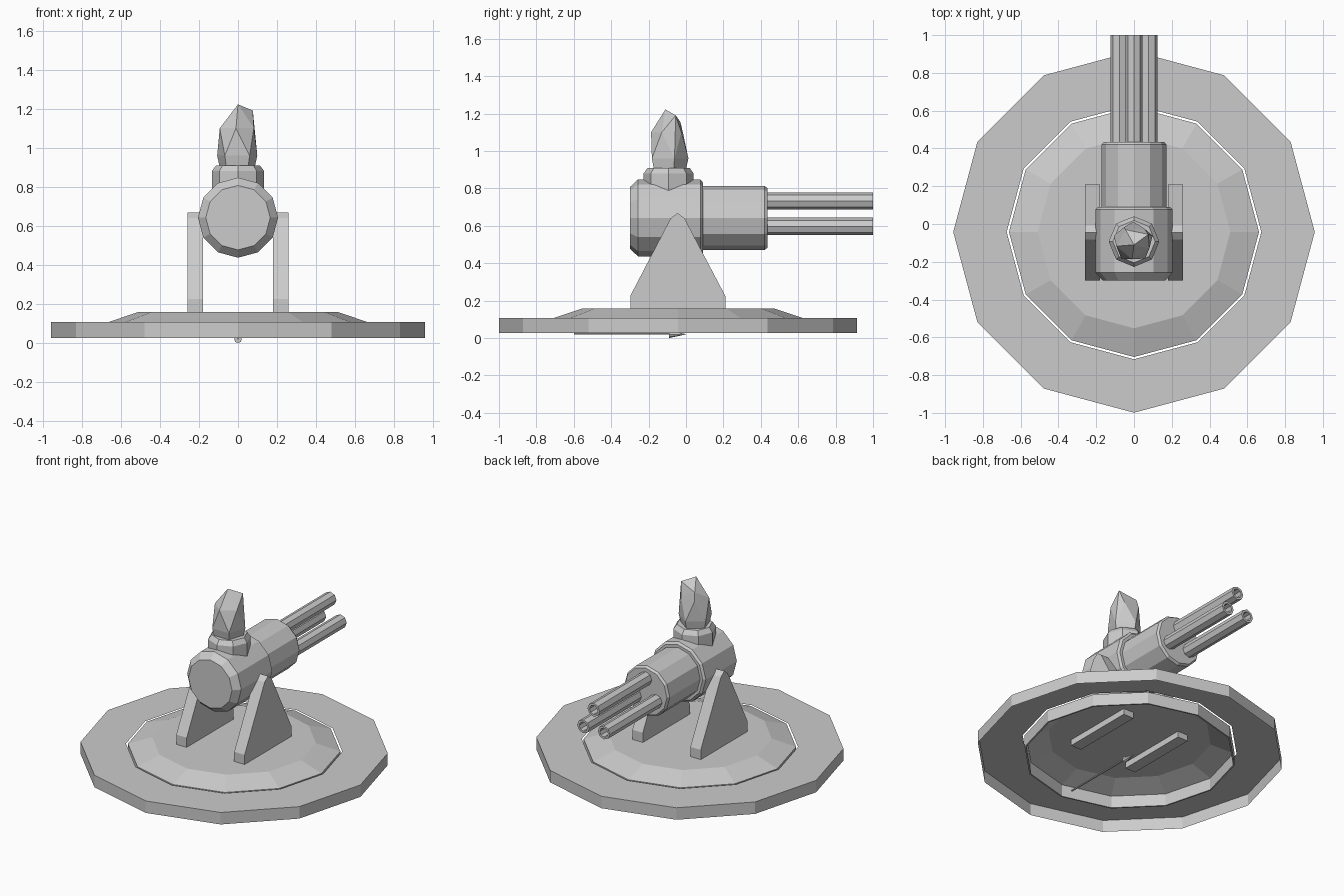
import bpy, bmesh, math
from mathutils import Vector

if "Cube" in bpy.data.objects:
    bpy.data.objects.remove(bpy.data.objects["Cube"], do_unlink=True)

grey = bpy.data.materials.new("plain grey")
grey.use_nodes = True
grey.diffuse_color = (0.6, 0.6, 0.6, 1)
bsdf = grey.node_tree.nodes["Principled BSDF"]
bsdf.inputs["Base Color"].default_value = (0.6, 0.6, 0.6, 1)


def finish(name, bm, fix_normals=True):
    if fix_normals:
        bmesh.ops.recalc_face_normals(bm, faces=bm.faces[:])
    mesh = bpy.data.meshes.new(name)
    bm.to_mesh(mesh)
    bm.free()
    mesh.materials.append(grey)
    obj = bpy.data.objects.new(name, mesh)
    bpy.context.collection.objects.link(obj)
    return obj


def lathe(name, profile, sides, centre, axis="z", caps="both"):
    """Turn (radius, distance) points around the z or y axis; caps is both, top or none."""
    bm = bmesh.new()
    rings = []
    for r, d in profile:
        ring = []
        for i in range(sides):
            a = 2 * math.pi * i / sides
            u, v = r * math.cos(a), r * math.sin(a)
            p = Vector((u, v, d)) if axis == "z" else Vector((u, d, v))
            ring.append(bm.verts.new(p + Vector(centre)))
        rings.append(ring)
    for a, b in zip(rings, rings[1:]):
        for i in range(sides):
            j = (i + 1) % sides
            bm.faces.new((a[i], a[j], b[j], b[i]))
    if caps == "both":
        bm.faces.new(rings[0])
    if caps != "none":
        bm.faces.new(rings[-1])
    # Open shells keep the outward winding of their profile
    return finish(name, bm, fix_normals=(caps == "both"))


BASE = (0, -0.042, 0)
GUN_Z = 0.642
GUN = (0, 0, GUN_Z)

# Base: open-bottomed outer ring, narrow gap, and a dome plate with a downward lip
lathe("base_ring", [(0.957, 0.026), (0.957, 0.108), (0.674, 0.108)], 12, BASE, caps="none")
lathe("turntable_plate", [(0.652, 0.108), (0.652, 0.026), (0.662, 0.026),
                          (0.662, 0.108), (0.51, 0.159)], 12, BASE, caps="top")

# Two upright supports with a narrow rounded peak
side_profile = [(-0.298, 0.118), (0.21, 0.118), (0.21, 0.225), (-0.008, 0.64),
                (-0.045, 0.668), (-0.082, 0.64), (-0.298, 0.225)]
for side, label in ((1, "left"), (-1, "right")):
    bm = bmesh.new()
    face = bm.faces.new([bm.verts.new((side * 0.18, y, z)) for y, z in side_profile])
    ext = bmesh.ops.extrude_face_region(bm, geom=[face], use_keep_orig=True)
    bmesh.ops.translate(bm, vec=(side * 0.079, 0, 0),
                        verts=[v for v in ext["geom"] if isinstance(v, bmesh.types.BMVert)])
    finish(label + "_support", bm)

# Gun body and barrel housing
lathe("gun_body", [(0.165, -0.3), (0.205, -0.257), (0.205, 0.078), (0.19, 0.09)],
      12, GUN, "y")
lathe("barrel_housing", [(0.171, 0.07), (0.171, 0.42), (0.16, 0.435)], 12, GUN, "y")

# Three hollow barrels in a triangle
for n in range(3):
    a = math.radians(90 + 120 * n)
    centre = (0.09 * math.cos(a), 0, GUN_Z + 0.09 * math.sin(a))
    lathe("barrel_%d" % (n + 1),
          [(0.046, 0.42), (0.046, 1.0), (0.031, 1.0), (0.031, 0.85)], 8, centre, "y")

# Collar on top of the body
lathe("crystal_collar", [(0.134, 0.76), (0.134, 0.88), (0.112, 0.91)], 8, (0, -0.093, 0))

# Faceted crystal
points = [(0, -0.11, 1.222), (0.076, -0.055, 1.19), (-0.045, -0.03, 1.155)]
for radius, z, turn in ((0.085, 0.86, 18), (0.108, 0.96, 18), (0.092, 1.10, 50)):
    for i in range(5):
        a = math.radians(turn + 72 * i)
        points.append((radius * math.cos(a) - 0.004, radius * math.sin(a) - 0.095, z))
bm = bmesh.new()
for p in points:
    bm.verts.new(p)
hull = bmesh.ops.convex_hull(bm, input=bm.verts[:])
bmesh.ops.delete(bm, geom=[v for v in hull["geom_interior"]
                           if isinstance(v, bmesh.types.BMVert)], context="VERTS")
finish("crystal", bm)

# Thin pointer beneath the base
lathe("pointer_rod", [(0.006, -0.6), (0.006, -0.09)], 8, (0, 0, 0.024), "y")
lathe("pointer_tip", [(0.02, -0.09), (0.001, 0.0)], 8, (0, 0, 0.02), "y")
